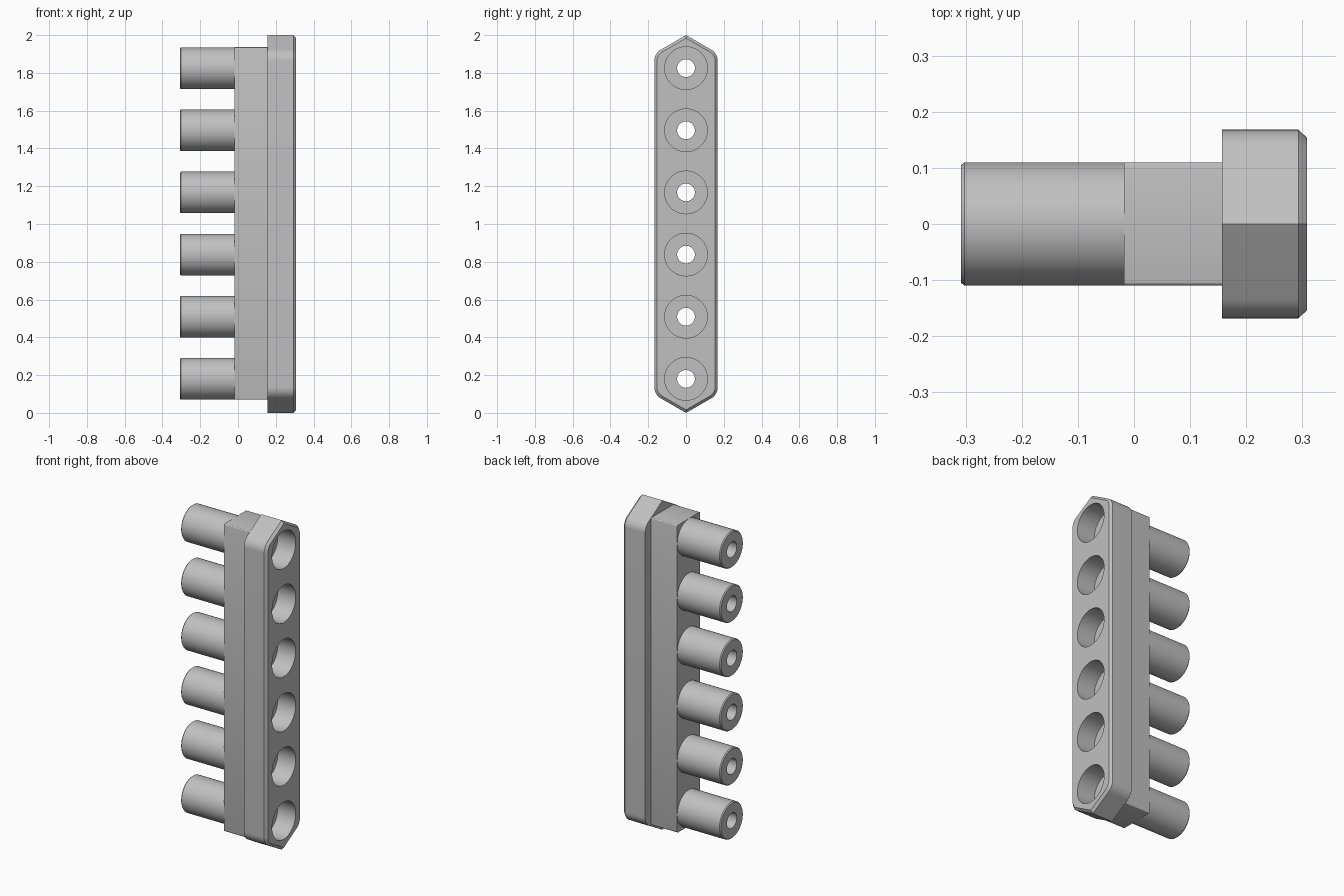
import bpy, bmesh, math
from mathutils import Matrix

cube = bpy.data.objects.get("Cube")
if cube:
    bpy.data.objects.remove(cube, do_unlink=True)

# Main dimensions
X_TIP, X_BODY, X_FLANGE, X_FACE = -0.308, -0.018, 0.157, 0.308
HOLES = [0.18 + 0.329 * i for i in range(6)]
HOLE_R, BORE_R, TUBE_R = 0.047, 0.113, 0.11
FLOOR_X = X_FACE - 0.12

grey = bpy.data.materials.new("plain grey")
grey.use_nodes = True
colour = (0.53, 0.53, 0.53, 1)
grey.diffuse_color = colour
grey.node_tree.nodes["Principled BSDF"].inputs["Base Color"].default_value = colour


def make_object(name, bm):
    bmesh.ops.recalc_face_normals(bm, faces=bm.faces)
    mesh = bpy.data.meshes.new(name)
    bm.to_mesh(mesh)
    bm.free()
    mesh.materials.append(grey)
    obj = bpy.data.objects.new(name, mesh)
    bpy.context.collection.objects.link(obj)
    return obj


def activate(obj):
    bpy.ops.object.select_all(action="DESELECT")
    obj.select_set(True)
    bpy.context.view_layer.objects.active = obj


def smooth(obj):
    activate(obj)
    bpy.ops.object.shade_smooth_by_angle(angle=math.radians(25))


def lathe(bm, profile, z, closed, sides=64):
    """Turn an (x, radius) profile about the x axis at height z."""
    rings = []
    for x, r in profile:
        rings.append([bm.verts.new((x, r * math.cos(a), z + r * math.sin(a)))
                      for a in (2 * math.pi * k / sides for k in range(sides))])
    for a, b in zip(rings, rings[1:]):
        for k in range(sides):
            n = (k + 1) % sides
            bm.faces.new((a[k], a[n], b[n], b[k]))
    if closed:
        bm.faces.new(rings[0])
        bm.faces.new(rings[-1])


def flange_outline(inset):
    """Long hexagon in (y, z) with rounded shoulders and pointed ends."""
    half, radius, slope = 0.168 - inset, 0.07 - inset, math.radians(30)
    tip = 1 - inset / math.cos(slope)
    shoulder = tip - half * math.tan(slope)
    centre_z = shoulder - radius * math.tan(slope)
    arc = [(half - radius + radius * math.cos(a), centre_z + radius * math.sin(a))
           for a in (math.radians(60) * k / 8 for k in range(9))]
    right = [(y, -z) for y, z in reversed(arc)] + arc
    left = [(-y, -z) for y, z in right]
    return [(0, -tip)] + right + [(0, tip)] + left


# Flange: pointed plate with a chamfered outer face
bm = bmesh.new()
loops = [[bm.verts.new((x, y, z + 1)) for y, z in flange_outline(inset)]
         for x, inset in ((X_FLANGE, 0), (X_FACE - 0.015, 0), (X_FACE, 0.014))]
count = len(loops[0])
for a, b in zip(loops, loops[1:]):
    for k in range(count):
        n = (k + 1) % count
        bm.faces.new((a[k], a[n], b[n], b[k]))
bm.faces.new(loops[0])
bm.faces.new(loops[-1])
flange = make_object("flange", bm)

# Body: long block with softened lengthwise corners
bm = bmesh.new()
size = (X_FLANGE - X_BODY, 0.22, 1.866)
bmesh.ops.create_cube(bm, size=1, matrix=Matrix.Translation(
    ((X_FLANGE + X_BODY) / 2, 0, 1.003)) @ Matrix.Diagonal((*size, 1)))
along_x = [e for e in bm.edges if abs(e.verts[0].co.x - e.verts[1].co.x) > 0.1]
bmesh.ops.bevel(bm, geom=along_x, offset=0.008, segments=3, profile=0.5, affect="EDGES")
body = make_object("body", bm)

# Stepped cutter: wide sockets and narrow through holes
bm = bmesh.new()
for z in HOLES:
    lathe(bm, [(X_BODY - 0.1, HOLE_R), (FLOOR_X, HOLE_R),
               (FLOOR_X, BORE_R), (X_FACE + 0.1, BORE_R)], z, True)
cutter = make_object("hole_cutter", bm)
cutter.hide_render = True
for obj in (flange, body):
    mod = obj.modifiers.new("holes", "BOOLEAN")
    mod.operation, mod.solver, mod.object = "DIFFERENCE", "EXACT", cutter
    activate(obj)
    bpy.ops.object.modifier_apply(modifier=mod.name)
    smooth(obj)
bpy.data.objects.remove(cutter, do_unlink=True)

# Tubes: hollow spouts with a fine chamfer at the tip
for i, z in enumerate(HOLES):
    bm = bmesh.new()
    lathe(bm, [(X_BODY, TUBE_R), (X_TIP + 0.006, TUBE_R), (X_TIP, TUBE_R - 0.005),
               (X_TIP, HOLE_R), (X_BODY, HOLE_R), (X_BODY, TUBE_R)], z, False)
    bmesh.ops.remove_doubles(bm, verts=bm.verts, dist=1e-5)
    smooth(make_object(f"tube_{i + 1}", bm))
